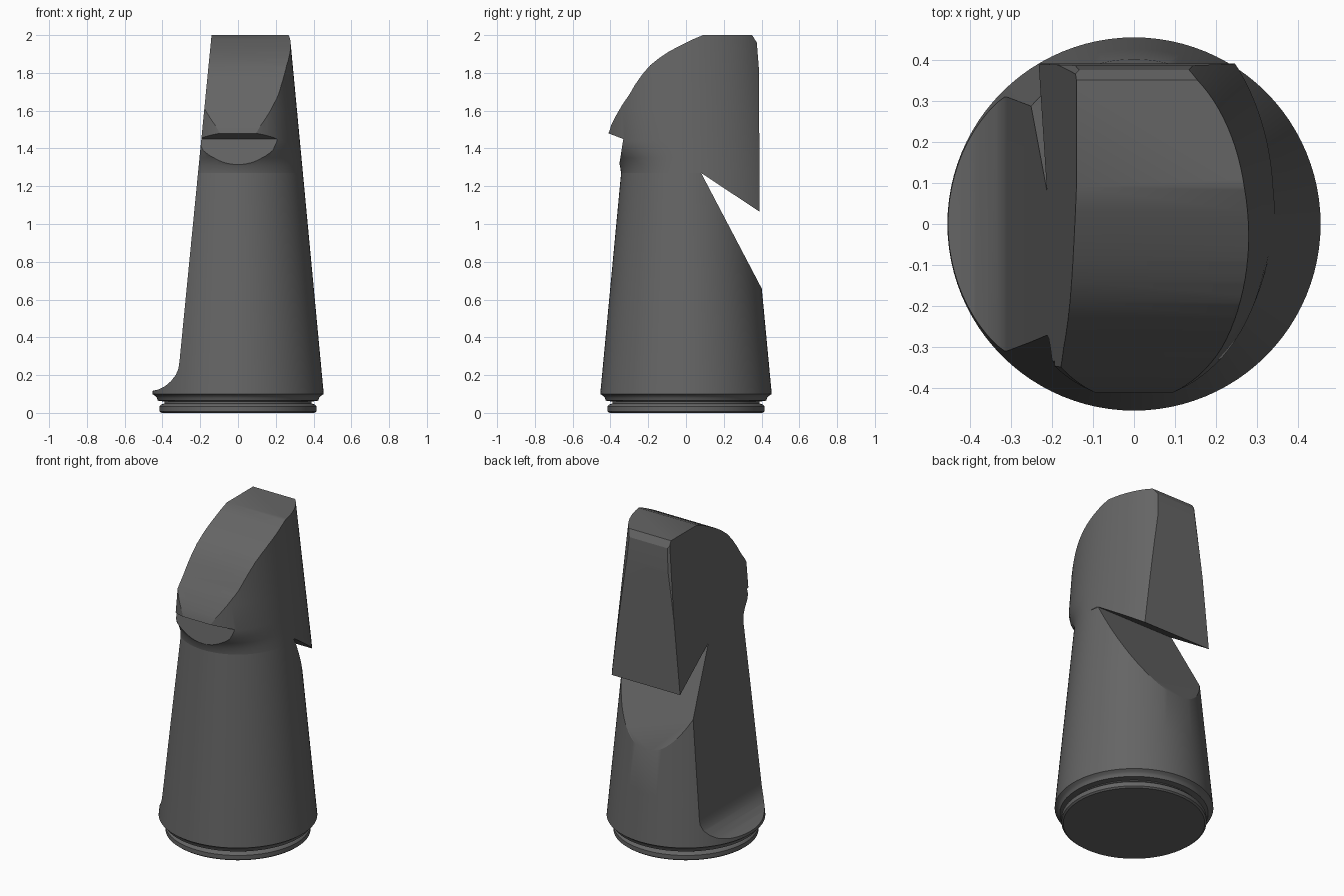
import bpy, bmesh, math

if "Cube" in bpy.data.objects:
    bpy.data.objects.remove(bpy.data.objects["Cube"])

SEGS = 96
SPLIT = 1.27          # height where head meets body

mat = bpy.data.materials.new("dark_grey")
mat.diffuse_color = (0.13, 0.13, 0.13, 1)
mat.use_nodes = True
mat.node_tree.nodes["Principled BSDF"].inputs["Base Color"].default_value = mat.diffuse_color


def cone_r(z):
    return 0.454 - 0.0944 * (z - 0.1)


def make_obj(name, bm):
    bmesh.ops.recalc_face_normals(bm, faces=bm.faces)
    me = bpy.data.meshes.new(name)
    bm.to_mesh(me)
    bm.free()
    ob = bpy.data.objects.new(name, me)
    bpy.context.collection.objects.link(ob)
    me.materials.append(mat)
    return ob


def loft(name, sections):
    """Stack of (z, x radius, front radius, back radius) cross-sections."""
    bm = bmesh.new()
    rings = []
    for z, a, bf, bb in sections:
        ring = []
        for i in range(SEGS):
            t = 2 * math.pi * i / SEGS
            s = math.sin(t)
            ring.append(bm.verts.new((a * math.cos(t), (bb if s > 0 else bf) * s, z)))
        rings.append(ring)
    for lo, hi in zip(rings, rings[1:]):
        for i in range(SEGS):
            j = (i + 1) % SEGS
            bm.faces.new((lo[i], lo[j], hi[j], hi[i]))
    bm.faces.new(rings[0][::-1])
    bm.faces.new(rings[-1])
    return make_obj(name, bm)


def prism(name, pts, axis):
    """Extrude a 2D outline (u, z) along the x or y axis."""
    bm = bmesh.new()
    place = (lambda u, z, d: (d, u, z)) if axis == 'x' else (lambda u, z, d: (u, d, z))
    lo = [bm.verts.new(place(u, z, -0.8)) for u, z in pts]
    hi = [bm.verts.new(place(u, z, 0.8)) for u, z in pts]
    n = len(pts)
    for i in range(n):
        j = (i + 1) % n
        bm.faces.new((lo[i], lo[j], hi[j], hi[i]))
    bm.faces.new(lo[::-1])
    bm.faces.new(hi)
    ob = make_obj(name, bm)
    ob.hide_render = True
    return ob


def boolean(ob, cutter, op):
    m = ob.modifiers.new("cut", 'BOOLEAN')
    m.operation, m.solver, m.object = op, 'EXACT', cutter
    bpy.context.view_layer.objects.active = ob
    bpy.ops.object.modifier_apply(modifier=m.name)


# Body: grooved foot ring and tapered column
foot = [(0, 0.405), (0.008, 0.415), (0.035, 0.415), (0.045, 0.405), (0.05, 0.39),
        (0.06, 0.39), (0.065, 0.425), (0.08, 0.43), (0.09, 0.438), (0.1, 0.454)]
body = loft("body", [(z, r, r, r) for z, r in foot] +
            [(z, cone_r(z), cone_r(z), cone_r(z)) for z in (0.4, 0.8, SPLIT)])

# Head: oval column, deeper front to back, bulging out from the body
front = [(1.0, cone_r(1.0)), (1.27, cone_r(1.27)), (1.31, 0.35), (1.35, 0.375),
         (1.39, 0.41), (1.44, 0.43), (1.6, 0.425), (2.1, 0.41)]
head = loft("head", [(z, cone_r(z), bf, 0.53 - 0.115 * (z - 1.07)) for z, bf in front])

# Head side outline: brow lip, curved front, flat back, notch underside
head_side = prism("head_outline", [
    (-0.36, SPLIT), (0.08, SPLIT), (0.39, 1.065), (0.386, 1.82), (0.375, 1.96),
    (0.35, 2.0), (0.09, 2.0), (0.03, 1.975), (-0.03, 1.945), (-0.09, 1.913),
    (-0.14, 1.88), (-0.19, 1.84), (-0.233, 1.79), (-0.27, 1.737), (-0.30, 1.685),
    (-0.335, 1.635), (-0.37, 1.575), (-0.395, 1.525), (-0.41, 1.48),
    (-0.332, 1.45)], 'x')
boolean(head, head_side, 'INTERSECT')

# Sloping ramp below the notch at the back
ramp = prism("ramp_cutter", [(0.08, SPLIT), (0.6, 0.279), (0.6, 1.5), (-0.041, 1.5)], 'x')
boolean(body, ramp, 'DIFFERENCE')

# Flat slice down the left side, flaring out at the foot
slope = 0.17 / 1.73
slice_l = prism("side_cutter", [
    (-0.7, 0.112), (-0.455, 0.116), (-0.42, 0.124), (-0.385, 0.142), (-0.355, 0.168),
    (-0.33, 0.2), (-0.315, 0.235), (-0.31, 0.27), (-0.31 + slope * 1.9, 2.17),
    (-0.7, 2.17)], 'y')
for ob in (body, head):
    boolean(ob, slice_l, 'DIFFERENCE')

for cutter in (head_side, ramp, slice_l):
    bpy.data.objects.remove(cutter)

# Remove the hidden joint faces and smooth the rounded sides
for ob in (body, head):
    bm = bmesh.new()
    bm.from_mesh(ob.data)
    hidden = [f for f in bm.faces if all(abs(v.co.z - SPLIT) < 1e-4 for v in f.verts)]
    bmesh.ops.delete(bm, geom=hidden, context='FACES')
    for f in bm.faces:
        f.material_index = 0
    bm.to_mesh(ob.data)
    bm.free()
    ob.data.materials.clear()
    ob.data.materials.append(mat)
    bpy.ops.object.select_all(action='DESELECT')
    ob.select_set(True)
    bpy.context.view_layer.objects.active = ob
    bpy.ops.object.shade_smooth_by_angle(angle=math.radians(25))
